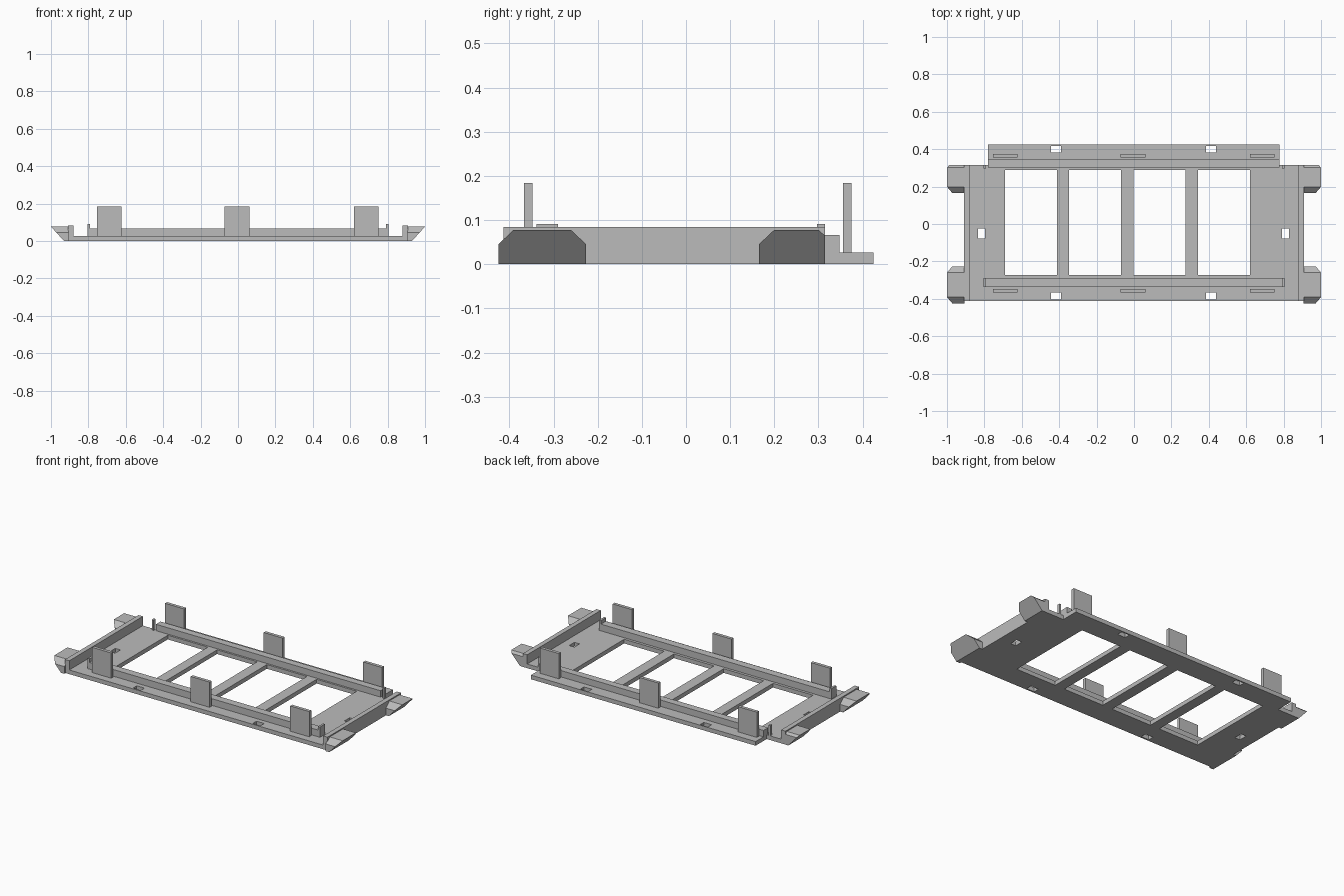
import bpy, bmesh

cube = bpy.data.objects.get("Cube")
if cube:
    bpy.data.objects.remove(cube, do_unlink=True)

grey = bpy.data.materials.new("plain_grey")
grey.use_nodes = True
colour = (0.5, 0.5, 0.5, 1)
grey.diffuse_color = colour
grey.node_tree.nodes["Principled BSDF"].inputs["Base Color"].default_value = colour


def finish(name, bm):
    bmesh.ops.recalc_face_normals(bm, faces=bm.faces)
    mesh = bpy.data.meshes.new(name)
    bm.to_mesh(mesh)
    bm.free()
    mesh.materials.append(grey)
    obj = bpy.data.objects.new(name, mesh)
    bpy.context.collection.objects.link(obj)
    return obj


def add_box(bm, x, y, z):
    verts = bmesh.ops.create_cube(bm, size=1)["verts"]
    for v in verts:
        for axis, (lo, hi) in enumerate((x, y, z)):
            v.co[axis] = hi if v.co[axis] > 0 else lo


def box(name, x, y, z):
    bm = bmesh.new()
    add_box(bm, x, y, z)
    return finish(name, bm)


# Base plate with a wider main part and a shorter back ledge
FRONT, BACK, LEDGE, THICK = -0.413, 0.315, 0.425, 0.026
outline = [(-0.91, FRONT), (0.91, FRONT), (0.91, BACK), (0.777, BACK),
           (0.777, LEDGE), (-0.78, LEDGE), (-0.78, BACK), (-0.91, BACK)]
bm = bmesh.new()
face = bm.faces.new([bm.verts.new((x, y, 0)) for x, y in outline])
top = bmesh.ops.extrude_face_region(bm, geom=[face])["geom"]
bmesh.ops.translate(bm, vec=(0, 0, THICK),
                    verts=[v for v in top if isinstance(v, bmesh.types.BMVert)])
plate = finish("base_plate", bm)

# Large windows and small slots cut through the plate
bm = bmesh.new()
through = (-0.1, 0.1)
for x in (-0.69, -0.348, -0.003, 0.342):
    add_box(bm, (x, x + 0.278), (-0.273, 0.29), through)
for x in (-0.418, 0.412):
    for y in (-0.385, 0.4):
        add_box(bm, (x - 0.027, x + 0.027), (y - 0.018, y + 0.018), through)
for x in (-0.815, 0.81):
    add_box(bm, (x - 0.018, x + 0.018), (-0.078, -0.025), through)
cutter = finish("hole_cutter", bm)
cutter.hide_render = True
cut = plate.modifiers.new("holes", "BOOLEAN")
cut.operation = "DIFFERENCE"
cut.solver = "EXACT"
cut.object = cutter
bpy.context.view_layer.objects.active = plate
bpy.ops.object.modifier_apply(modifier="holes")
bpy.data.objects.remove(cutter, do_unlink=True)

# Long rails
box("front_rail", (-0.795, 0.795), (-0.338, -0.29), (0.02, 0.068))
box("back_rail", (-0.78, 0.777), (0.302, 0.347), (0.02, 0.066))

# Upright plates along both rails
for place, y in (("front", -0.357), ("back", 0.365)):
    for side, x in (("right", -0.688), ("middle", -0.005), ("left", 0.685)):
        box(f"{place}_{side}_upright", (x - 0.066, x + 0.066),
            (y - 0.01, y + 0.01), (0.02, 0.184))


def foot(name, sign, y0, y1, rise0, rise1, run0, run1):
    """Chamfered block whose outer end slopes outward toward the top."""
    height = 0.077
    section = [(y0, 0), (y1, 0), (y1, rise1), (y1 - run1, height),
               (y0 + run0, height), (y0, rise0)]
    bm = bmesh.new()
    inner = [bm.verts.new((sign * 0.905, y, z)) for y, z in section]
    outer = [bm.verts.new((sign * (0.93 + 0.07 * z / height), y, z)) for y, z in section]
    bm.faces.new(inner)
    bm.faces.new(outer)
    for i in range(len(section)):
        j = (i + 1) % len(section)
        bm.faces.new((inner[i], inner[j], outer[j], outer[i]))
    return finish(name, bm)


# End walls, corner feet and rail end tabs
for side, s in (("right", -1), ("left", 1)):
    box(f"{side}_end_wall", sorted((s * 0.88, s * 0.91)), (FRONT, BACK), (0, 0.084))
    foot(f"{side}_front_foot", s, -0.425, -0.226, 0.045, 0.045, 0.034, 0.034)
    foot(f"{side}_back_foot", s, 0.165, 0.315, 0.045, 0.064, 0.034, 0.014)
    tab = sorted((s * 0.792, s * 0.805))
    box(f"{side}_front_tab", tab, (-0.338, -0.29), (0.02, 0.091))
    box(f"{side}_back_tab", tab, (0.297, 0.315), (0.02, 0.091))
